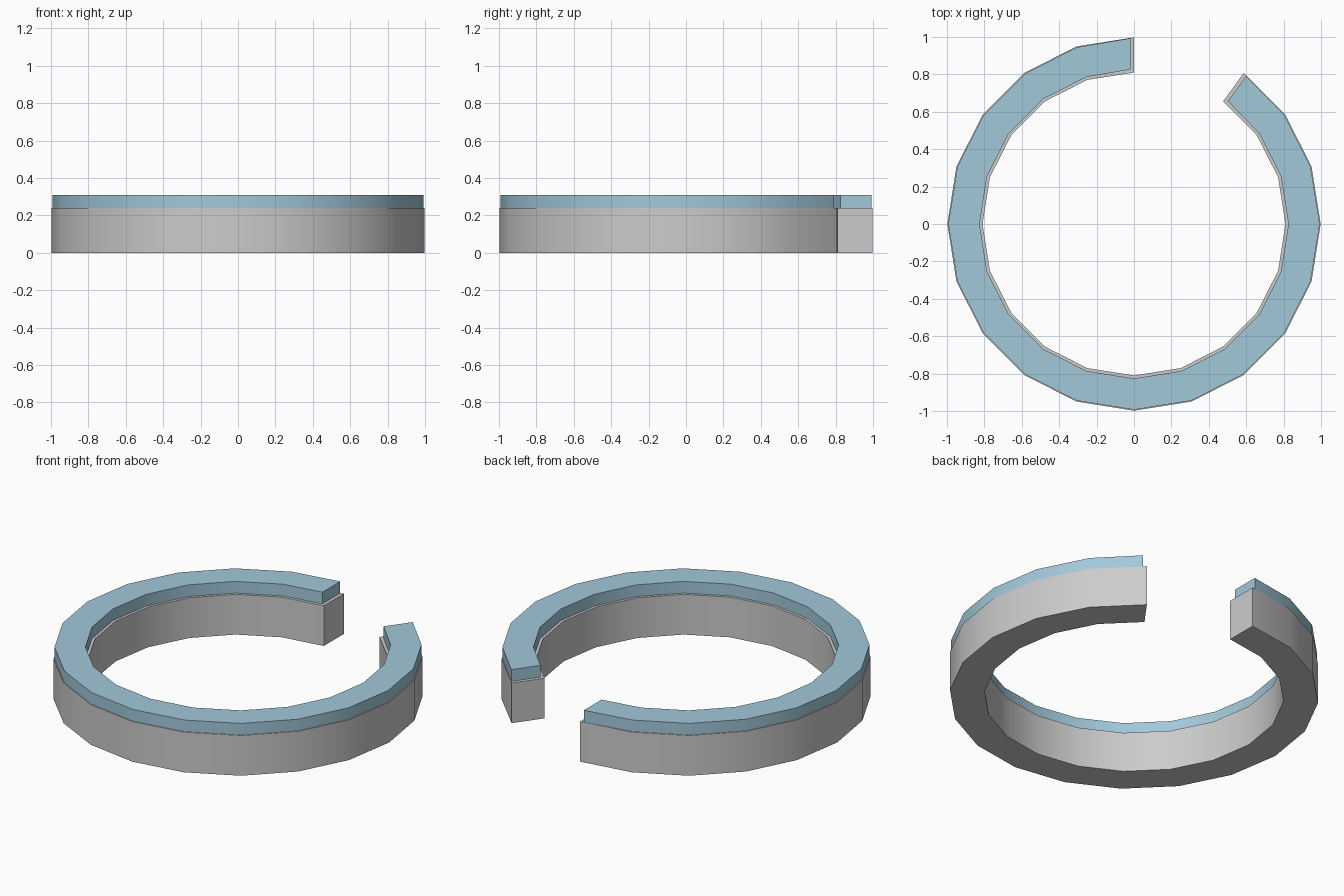
import bpy, bmesh, math

if "Cube" in bpy.data.objects:
    bpy.data.objects.remove(bpy.data.objects["Cube"])

STEP = math.radians(18)          # 20-sided circle
START, SEGS = math.radians(90), 18   # open ring, leaving a two-sided gap


def open_ring(name, r_out, r_in, z0, z1, end_inset=0.0, color=None):
    bm = bmesh.new()
    sections = []
    for i in range(SEGS + 1):
        a = START + i * STEP
        # pull the two end sections back along the ring
        shift = end_inset if i == 0 else -end_inset if i == SEGS else 0
        dx, dy = -math.sin(a) * shift, math.cos(a) * shift
        sections.append([bm.verts.new((r * math.cos(a) + dx, r * math.sin(a) + dy, z))
                         for r, z in ((r_out, z0), (r_out, z1), (r_in, z1), (r_in, z0))])
    for s, t in zip(sections, sections[1:]):
        for k in range(4):
            n = (k + 1) % 4
            bm.faces.new((s[k], t[k], t[n], s[n]))
    bm.faces.new(sections[0])
    bm.faces.new(sections[-1][::-1])
    bmesh.ops.recalc_face_normals(bm, faces=bm.faces[:])
    mesh = bpy.data.meshes.new(name)
    bm.to_mesh(mesh)
    bm.free()
    obj = bpy.data.objects.new(name, mesh)
    bpy.context.collection.objects.link(obj)
    if color:
        mat = bpy.data.materials.new(name + "_blue")
        mat.diffuse_color = color
        mat.use_nodes = True
        mat.node_tree.nodes["Principled BSDF"].inputs["Base Color"].default_value = mat.diffuse_color
        mesh.materials.append(mat)
    bpy.ops.object.select_all(action='DESELECT')
    obj.select_set(True)
    bpy.context.view_layer.objects.active = obj
    bpy.ops.object.shade_smooth_by_angle(angle=math.radians(30))
    return obj


# grey base and slightly inset blue cushion on top
open_ring("sofa_base", 0.998, 0.81, 0.0, 0.24)
open_ring("sofa_cushion", 0.993, 0.826, 0.24, 0.31, 0.02, (0.36, 0.58, 0.70, 1))
